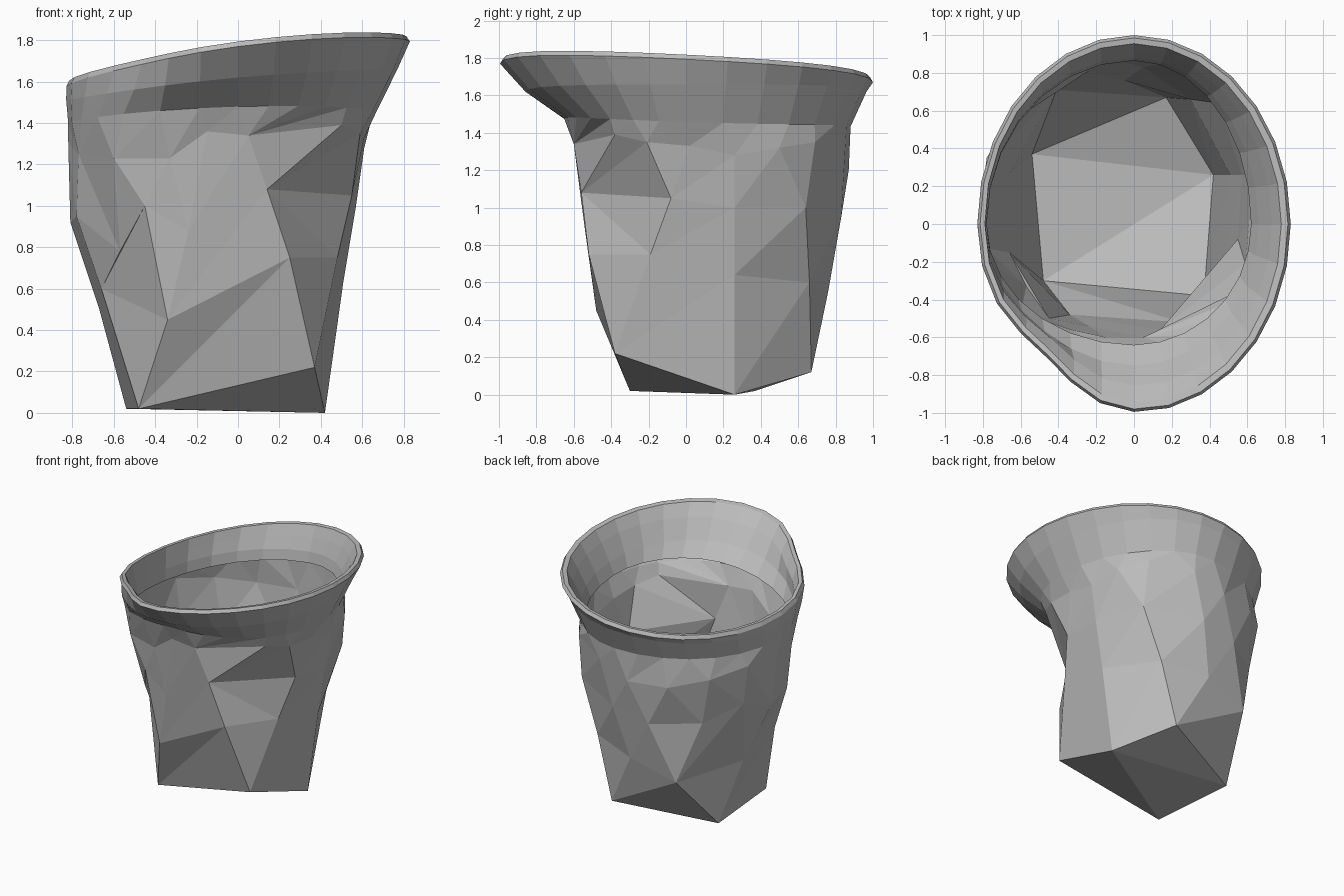
import bpy, bmesh
from math import atan2, cos, sin, pi, exp

cube = bpy.data.objects.get("Cube")
if cube:
    bpy.data.objects.remove(cube)

grey = bpy.data.materials.new("plain_grey")
grey.use_nodes = True
colour = (0.5, 0.5, 0.5, 1)
grey.diffuse_color = colour
grey.node_tree.nodes["Principled BSDF"].inputs["Base Color"].default_value = colour

SEGMENTS = 28


def oval(left, right, front, back, z, slope_x=0.13, slope_y=-0.05, dent=0.1):
    """Tilted, slightly bowed egg-shaped ring with a dent at its front left."""
    points = []
    for i in range(SEGMENTS):
        a = -pi + 2 * pi * i / SEGMENTS
        shrink = 1 - dent * exp(-((a + 2.25) / 0.4) ** 2)
        x = cos(a) * (right if cos(a) > 0 else left) * shrink
        y = sin(a) * (back if sin(a) > 0 else front) * shrink
        points.append((x, y, z + slope_x * x + slope_y * y - 0.05 * x * x))
    return points


def angle(vert):
    return atan2(vert.co.y, vert.co.x)


def add_ring(bm, points):
    return sorted([bm.verts.new(p) for p in points], key=angle)


def stitch(bm, low, high):
    """Join two rings of any size with triangles, going round by angle."""
    i = j = 0
    n, m = len(low), len(high)
    while i < n or j < m:
        next_low = angle(low[(i + 1) % n]) + 2 * pi * ((i + 1) // n)
        next_high = angle(high[(j + 1) % m]) + 2 * pi * ((j + 1) // m)
        a, b = low[i % n], high[j % m]
        if j >= m or (i < n and next_low <= next_high):
            bm.faces.new((a, low[(i + 1) % n], b))
            i += 1
        else:
            bm.faces.new((a, high[(j + 1) % m], b))
            j += 1


def bridge(bm, low, high):
    """Join two rings of the same size with quads."""
    for k in range(len(low)):
        n = (k + 1) % len(low)
        bm.faces.new((low[k], low[n], high[n], high[k]))


def finish(bm, name):
    mesh = bpy.data.meshes.new(name)
    bm.to_mesh(mesh)
    bm.free()
    mesh.materials.append(grey)
    obj = bpy.data.objects.new(name, mesh)
    bpy.context.collection.objects.link(obj)


# Crumpled body: five-sided base, creased waist, chest and neck
base = [(-.54, .37, .02), (-.48, -.3, .02), (.37, -.38, .22), (.42, .26, 0), (.17, .67, .12)]
waist = [(-.66, -.15, .6), (-.34, -.48, .45), (.25, -.52, .75), (.48, -.19, .75),
         (.51, .26, .64), (.3, .66, .6), (-.05, .76, .55), (-.41, .71, .43), (-.67, .25, .5)]
chest = [(-.81, .1, .92), (-.78, -.13, .95), (-.57, -.33, .78), (-.45, -.5, 1),
         (-.24, -.54, .88), (.14, -.56, 1.08), (.55, -.08, 1.05), (.57, .26, 1),
         (.45, .64, 1), (.05, .83, .95), (-.24, .81, .88), (-.56, .6, .89), (-.74, .35, 1)]
neck = [(-.82, .05, 1.3), (-.77, -.2, 1.25), (-.6, -.47, 1.23), (-.33, -.56, 1.23),
        (-.15, -.6, 1.36), (.05, -.6, 1.34), (.5, -.38, 1.39), (.59, -.21, 1.35),
        (.61, .02, 1.33), (.61, .26, 1.28), (.57, .5, 1.32), (.44, .69, 1.35),
        (.15, .85, 1.3), (-.1, .87, 1.2), (-.4, .8, 1.2), (-.63, .61, 1.25),
        (-.78, .35, 1.3)]
# Flared collar, bulging at the front left, up to the outer edge of the rim
collar = oval(.82, .67, .65, .88, 1.46, 0.03, -0.03, -0.08)
flare = oval(.83, .77, .86, .965, 1.62, 0.09, 0, 0.03)
edge = oval(.83, .83, 1, 1, 1.72)

bm = bmesh.new()
rings = [add_ring(bm, r) for r in (base, waist, chest, neck, collar, flare, edge)]
floor = bm.faces.new(list(reversed(rings[0])))
for low, high in zip(rings[:4], rings[1:5]):
    stitch(bm, low, high)
for low, high in zip(rings[4:], rings[5:]):
    bridge(bm, low, high)
bmesh.ops.triangulate(bm, faces=[floor])
finish(bm, "cup_body")

# Rolled rim and the lining that runs down inside it
bm = bmesh.new()
lining = [edge,
          oval(.815, .815, .985, .985, 1.745),
          oval(.79, .78, .95, .955, 1.74),
          oval(.785, .73, .86, .92, 1.66),
          oval(.78, .66, .75, .88, 1.55, 0.1, -0.04, 0.03),
          oval(.78, .62, .64, .865, 1.46, 0.1, -0.03, 0)]
rings = [add_ring(bm, r) for r in lining]
for low, high in zip(rings, rings[1:]):
    bridge(bm, low, high)
finish(bm, "cup_rim")
